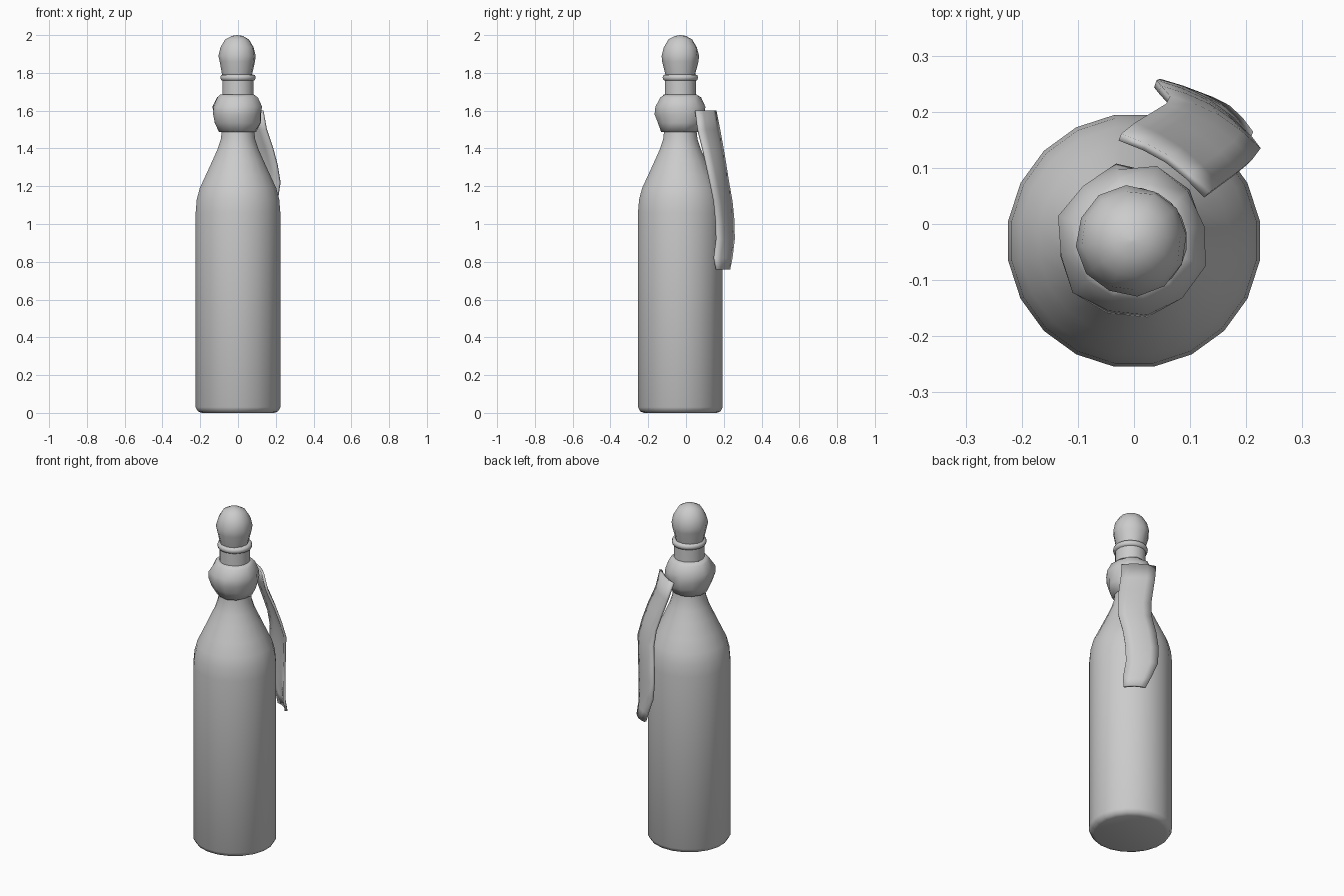
import bpy, bmesh, math, random

if "Cube" in bpy.data.objects:
    bpy.data.objects.remove(bpy.data.objects["Cube"])

random.seed(4)
CX, CY = 0.0, -0.03          # bottle axis

grey = bpy.data.materials.new("plain grey")
grey.diffuse_color = (0.6, 0.6, 0.6, 1)
grey.use_nodes = True
grey.node_tree.nodes["Principled BSDF"].inputs["Base Color"].default_value = grey.diffuse_color


def finish(name, bm, angle):
    bmesh.ops.remove_doubles(bm, verts=bm.verts, dist=0.0001)
    bmesh.ops.recalc_face_normals(bm, faces=bm.faces)
    me = bpy.data.meshes.new(name)
    bm.to_mesh(me)
    bm.free()
    me.materials.append(grey)
    ob = bpy.data.objects.new(name, me)
    bpy.context.collection.objects.link(ob)
    bpy.ops.object.select_all(action='DESELECT')
    ob.select_set(True)
    bpy.context.view_layer.objects.active = ob
    bpy.ops.object.shade_smooth_by_angle(angle=math.radians(angle))
    return ob


def lathe(name, profile, sides, turn=0.0, jitter=0.0, angle=45, cx=CX):
    """Revolve (radius, height) pairs, optionally uneven like cloth."""
    bm = bmesh.new()
    rings = []
    for r, z in profile:
        ring = []
        for i in range(sides):
            a = math.tau * i / sides + turn
            rr = r * (1 + random.uniform(-jitter, jitter))
            ring.append(bm.verts.new((cx + rr * math.cos(a), CY + rr * math.sin(a), z)))
        rings.append(ring)
    for lo, hi in zip(rings, rings[1:]):
        for i in range(sides):
            j = (i + 1) % sides
            bm.faces.new((lo[i], lo[j], hi[j], hi[i]))
    bm.faces.new(rings[0])
    bm.faces.new(rings[-1])
    return finish(name, bm, angle)


# Glass body, shoulder and neck
lathe("bottle", [(0.195, 0.0), (0.215, 0.008), (0.227, 0.03), (0.227, 1.06),
                 (0.221, 1.13), (0.205, 1.19), (0.172, 1.26), (0.135, 1.34),
                 (0.108, 1.40), (0.092, 1.45), (0.086, 1.50), (0.083, 1.60),
                 (0.083, 1.78)], 20, math.radians(9), angle=60)

# Lip ring round the mouth
lathe("lip_ring", [(0.078, 1.757), (0.091, 1.762), (0.095, 1.775), (0.091, 1.788),
                   (0.078, 1.792)], 20, math.radians(9), angle=60)

# Rounded stopper
lathe("stopper", [(0.075, 1.775), (0.081, 1.80), (0.095, 1.86), (0.098, 1.89),
                  (0.089, 1.935), (0.063, 1.977), (0.030, 1.995), (0.003, 2.0)],
      12, 0.1, 0.025, 60, -0.004)

# Cloth wrapped round the neck
lathe("neck_cloth", [(0.080, 1.485), (0.100, 1.488), (0.124, 1.535), (0.134, 1.58),
                     (0.134, 1.62), (0.110, 1.67), (0.088, 1.686), (0.078, 1.683)],
      12, 0.2, 0.05, 70, -0.004)

# Hanging strip: height, left edge x y, right edge x y
strip = [(1.60, -0.025, 0.155, 0.130, 0.052),
         (1.50, 0.000, 0.175, 0.148, 0.065),
         (1.40, 0.030, 0.193, 0.182, 0.090),
         (1.31, 0.055, 0.208, 0.206, 0.110),
         (1.22, 0.062, 0.222, 0.221, 0.130),
         (1.12, 0.046, 0.240, 0.206, 0.150),
         (1.02, 0.038, 0.250, 0.195, 0.160),
         (0.92, 0.045, 0.252, 0.193, 0.163),
         (0.82, 0.085, 0.240, 0.203, 0.150),
         (0.76, 0.110, 0.228, 0.207, 0.160)]
bm = bmesh.new()
rows = []
for z, lx, ly, rx, ry in strip:
    row = []
    for k in range(5):
        t = k / 4
        bulge = 0.014 * math.sin(math.pi * t)
        row.append(bm.verts.new((lx + (rx - lx) * t + 0.54 * bulge,
                                 ly + (ry - ly) * t + 0.84 * bulge, z)))
    rows.append(row)
for a, b in zip(rows, rows[1:]):
    for k in range(4):
        bm.faces.new((a[k], a[k + 1], b[k + 1], b[k]))
ob = finish("hanging_strip", bm, 50)
mod = ob.modifiers.new("thickness", 'SOLIDIFY')
mod.thickness = 0.014
mod.offset = 0
